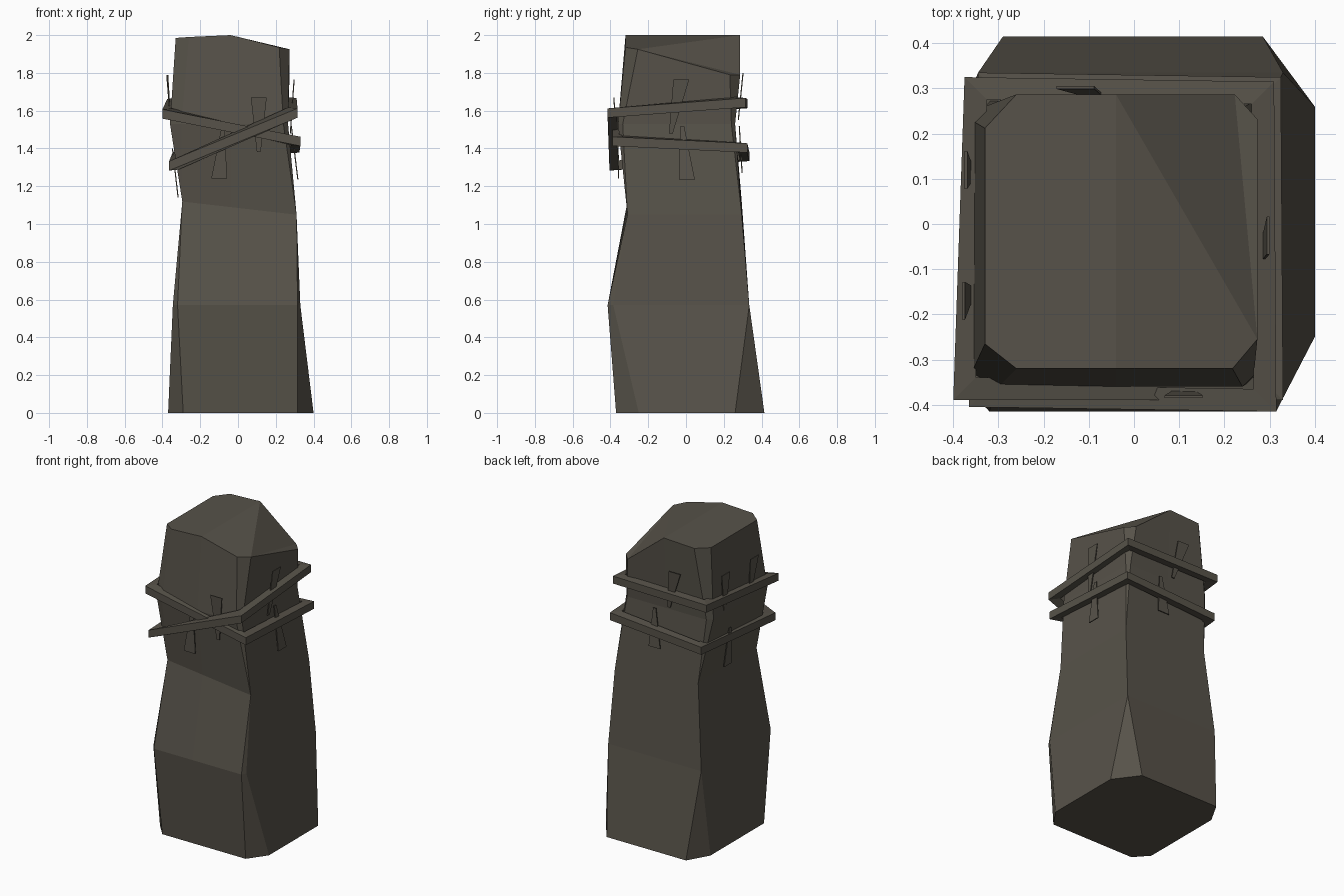
import bpy, bmesh, math
from mathutils import Vector

if "Cube" in bpy.data.objects:
    bpy.data.objects.remove(bpy.data.objects["Cube"])

stone = bpy.data.materials.new("dark grey brown stone")
stone.diffuse_color = (0.095, 0.085, 0.067, 1)
stone.use_nodes = True
stone.node_tree.nodes["Principled BSDF"].inputs["Base Color"].default_value = stone.diffuse_color


def finish(name, bm):
    bmesh.ops.remove_doubles(bm, verts=bm.verts, dist=0.0005)
    bmesh.ops.recalc_face_normals(bm, faces=bm.faces)
    mesh = bpy.data.meshes.new(name)
    bm.to_mesh(mesh)
    bm.free()
    mesh.materials.append(stone)
    ob = bpy.data.objects.new(name, mesh)
    bpy.context.collection.objects.link(ob)
    return ob


def ring(x0, x1, y0, y1, fl, fr, br, bl, mid=-0.04):
    """Rectangle with each corner cut by (dx, dy), plus middle points front and back."""
    return [(x0, y0 + fl[1]), (x0 + fl[0], y0), (mid, y0),
            (x1 - fr[0], y0), (x1, y0 + fr[1]),
            (x1, y1 - br[1]), (x1 - br[0], y1), (mid, y1),
            (x0 + bl[0], y1), (x0, y1 - bl[1])]


# Pillar body: stacked cut-corner sections
O = (0, 0)
sections = [
    (ring(-0.37, 0.40, -0.37, 0.415, (0.08, 0.09), (0.085, 0.12), (0.115, 0.155), (0.08, 0.14)),
     [0.0] * 10),
    (ring(-0.345, 0.33, -0.415, 0.335, (0.025, 0.03), (0.015, 0.03), O, O), [0.57] * 10),
    (ring(-0.295, 0.31, -0.31, 0.295, O, O, O, O), None),
    (ring(-0.36, 0.265, -0.36, 0.26, (0.06, 0.03), (0.025, 0.025), (0.02, 0.02), (0.03, 0.03)),
     [1.53] * 10),
    (ring(-0.33, 0.273, -0.32, 0.287, (0.07, 0.055), (0.055, 0.065), (0.05, 0.055), (0.07, 0.075)),
     [1.985, 1.99, 2.0, 1.935, 1.925, 1.79, 1.79, 2.0, 1.99, 1.985]),
]
bm = bmesh.new()
rows = []
for pts, zs in sections:
    zs = zs or [1.085 - 0.115 * x for x, y in pts]
    rows.append([bm.verts.new((x, y, z)) for (x, y), z in zip(pts, zs)])
for a, b in zip(rows, rows[1:]):
    for i in range(10):
        j = (i + 1) % 10
        bm.faces.new((a[i], a[j], b[j], b[i]))
bm.faces.new(rows[0][::-1])
for idx in ((2, 7, 8, 9, 0, 1), (2, 3, 4, 7), (4, 6, 7), (4, 5, 6)):
    bm.faces.new([rows[-1][i] for i in idx])
finish("pillar", bm)

# Binding strap: one square strap wound twice, crossing itself on the front
turns = [(-0.365, -0.405, 1.31), (0.315, -0.415, 1.59), (0.31, 0.315, 1.645), (-0.375, 0.325, 1.64),
         (-0.40, -0.39, 1.585), (0.33, -0.39, 1.44), (0.325, 0.325, 1.405), (-0.345, 0.335, 1.36)]
bm = bmesh.new()
loops = []
for x, y, z in turns:
    sx, sy = math.copysign(0.05, x), math.copysign(0.05, y)
    loops.append([bm.verts.new(p) for p in (
        (x, y, z - 0.027), (x, y, z + 0.022),
        (x - sx, y - sy, z + 0.027), (x - sx, y - sy, z - 0.022))])
for k in range(8):
    a, b = loops[k], loops[(k + 1) % 8]
    for i in range(4):
        j = (i + 1) % 4
        bm.faces.new((a[i], b[i], b[j], a[j]))
finish("binding_strap", bm)

# Tapered tags tucked under the strap on every side
SIDES = {"front": ((1, 0), (0, -1)), "right": ((0, 1), (1, 0)),
         "back": ((1, 0), (0, 1)), "left": ((0, 1), (-1, 0))}


def tag(name, side, u_wide, z_wide, d_wide, u_thin, z_thin, d_thin, w=0.042):
    along, out = SIDES[side]
    bm = bmesh.new()
    layers = []
    for t in (0, 0.006):
        layer = []
        for u, z, d in ((u_wide - w, z_wide, d_wide), (u_wide + w, z_wide, d_wide),
                        (u_thin + 0.01, z_thin, d_thin), (u_thin - 0.01, z_thin, d_thin)):
            d -= t
            layer.append(bm.verts.new((along[0] * u + out[0] * d, along[1] * u + out[1] * d, z)))
        layers.append(layer)
    a, b = layers
    bm.faces.new(a)
    bm.faces.new(b[::-1])
    for i in range(4):
        j = (i + 1) % 4
        bm.faces.new((a[i], b[i], b[j], a[j]))
    finish(name, bm)


tag("front_upper_tag", "front", 0.11, 1.67, 0.385, 0.11, 1.38, 0.365)
tag("front_lower_tag", "front", -0.10, 1.24, 0.36, -0.08, 1.50, 0.365)
tag("right_upper_tag", "right", -0.025, 1.765, 0.30, -0.08, 1.48, 0.28)
tag("right_lower_tag", "right", 0.005, 1.235, 0.32, -0.02, 1.52, 0.285)
tag("back_upper_tag", "back", -0.13, 1.80, 0.305, -0.07, 1.55, 0.28)
tag("back_lower_tag", "back", 0.02, 1.27, 0.30, 0.03, 1.52, 0.285)
tag("left_upper_tag_a", "left", 0.12, 1.79, 0.375, 0.11, 1.54, 0.36)
tag("left_upper_tag_b", "left", -0.17, 1.79, 0.38, -0.15, 1.54, 0.36)
tag("left_lower_tag", "left", 0.02, 1.14, 0.32, 0.04, 1.40, 0.35)
